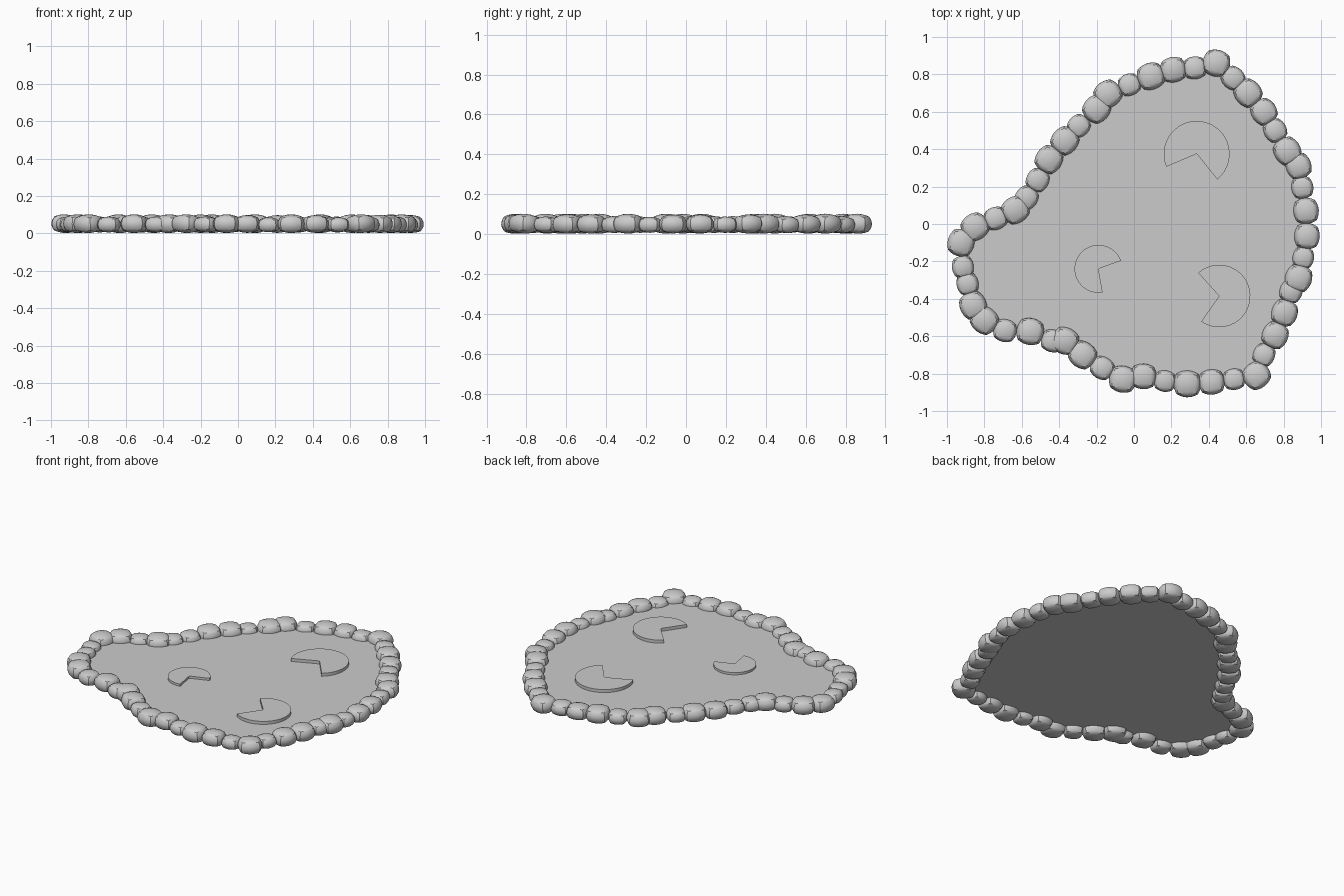
import bpy, bmesh, math, random
from mathutils import Matrix, Vector

if "Cube" in bpy.data.objects:
    bpy.data.objects.remove(bpy.data.objects["Cube"])

random.seed(4)
WATER_Z = 0.05

# rim stones, counter-clockwise or not: (x, y, size)
STONES = [
    (.44, .86, 1), (.53, .78, .85), (.61, .70, 1), (.695, .60, .95), (.755, .50, .85),
    (.82, .39, 1), (.88, .31, .95), (.90, .195, .82), (.92, .07, .95), (.925, -.065, .95),
    (.905, -.18, .8), (.88, -.29, 1), (.84, -.36, .85), (.805, -.475, .97), (.755, -.595, .97),
    (.695, -.70, .82), (.655, -.81, 1), (.535, -.83, .8), (.415, -.845, .95), (.285, -.855, 1),
    (.165, -.84, .8), (.05, -.815, .95), (-.06, -.83, 1), (-.17, -.77, .85), (-.275, -.70, 1),
    (-.37, -.625, 1), (-.435, -.625, .85), (-.555, -.575, 1), (-.69, -.57, .85), (-.80, -.515, 1),
    (-.86, -.435, 1), (-.89, -.32, .82), (-.915, -.23, .82), (-.925, -.10, 1), (-.85, -.015, 1),
    (-.74, .03, .85), (-.635, .075, 1), (-.575, .14, .85), (-.515, .235, .85), (-.455, .345, 1),
    (-.37, .445, 1), (-.295, .525, .82), (-.20, .615, 1), (-.14, .695, 1), (-.025, .745, .82),
    (.09, .79, 1), (.21, .825, .95), (.325, .835, .85)]


def make_object(name, bm, smooth=None):
    bmesh.ops.recalc_face_normals(bm, faces=bm.faces)
    mesh = bpy.data.meshes.new(name)
    bm.to_mesh(mesh)
    bm.free()
    ob = bpy.data.objects.new(name, mesh)
    bpy.context.collection.objects.link(ob)
    if smooth:
        bpy.ops.object.select_all(action='DESELECT')
        ob.select_set(True)
        bpy.context.view_layer.objects.active = ob
        bpy.ops.object.shade_smooth_by_angle(angle=math.radians(smooth))
    return ob


def stone(name, x, y, size, heading):
    # a cube puffed most of the way to a sphere, then flattened
    bm = bmesh.new()
    bmesh.ops.create_cube(bm, size=2)
    bmesh.ops.subdivide_edges(bm, edges=bm.edges[:], cuts=5, use_grid_fill=True)
    for v in bm.verts:
        v.co = v.co * 0.2 + v.co.normalized() * 0.8
    half_z = 0.05 * size
    tilt = Matrix.Rotation(random.uniform(-.08, .08), 4, 'X')
    bm.transform(Matrix.Translation((x, y, 0.024 + 0.028 * size))
                 @ Matrix.Rotation(heading, 4, 'Z') @ tilt
                 @ Matrix.Diagonal((.074 * size, .072 * size, half_z, 1)))
    make_object(name, bm, 35)


def lily_pad(name, x, y, radius, gap_start, gap_end, top):
    # a disc with a wedge cut out, extruded down into the water
    bm = bmesh.new()
    n = 28
    a0, a1 = math.radians(gap_end), math.radians(gap_start + 360)
    pts = [(x, y)] + [(x + radius * math.cos(a0 + (a1 - a0) * i / n),
                       y + radius * math.sin(a0 + (a1 - a0) * i / n)) for i in range(n + 1)]
    face = bm.faces.new([bm.verts.new((px, py, WATER_Z)) for px, py in pts])
    ext = bmesh.ops.extrude_face_region(bm, geom=[face])
    verts = [g for g in ext['geom'] if isinstance(g, bmesh.types.BMVert)]
    bmesh.ops.translate(bm, verts=verts, vec=(0, 0, top - WATER_Z))
    make_object(name, bm, 35)


# stone rim, each stone turned along the shoreline
for i, (x, y, s) in enumerate(STONES):
    p, q = STONES[i - 1], STONES[(i + 1) % len(STONES)]
    stone(f"rim_stone_{i + 1:02d}", x, y, s, math.atan2(q[1] - p[1], q[0] - p[0]))

# water sheet through the stone centres
bm = bmesh.new()
bm.faces.new([bm.verts.new((x, y, WATER_Z)) for x, y, s in reversed(STONES)])
make_object("water_surface", bm)

# lily pads
lily_pad("lily_pad_back", .335, .375, .176, 203, 309, .07)
lily_pad("lily_pad_front", .455, -.385, .167, 132, 235, .07)
lily_pad("lily_pad_left", -.19, -.24, .128, 280, 380, .065)
